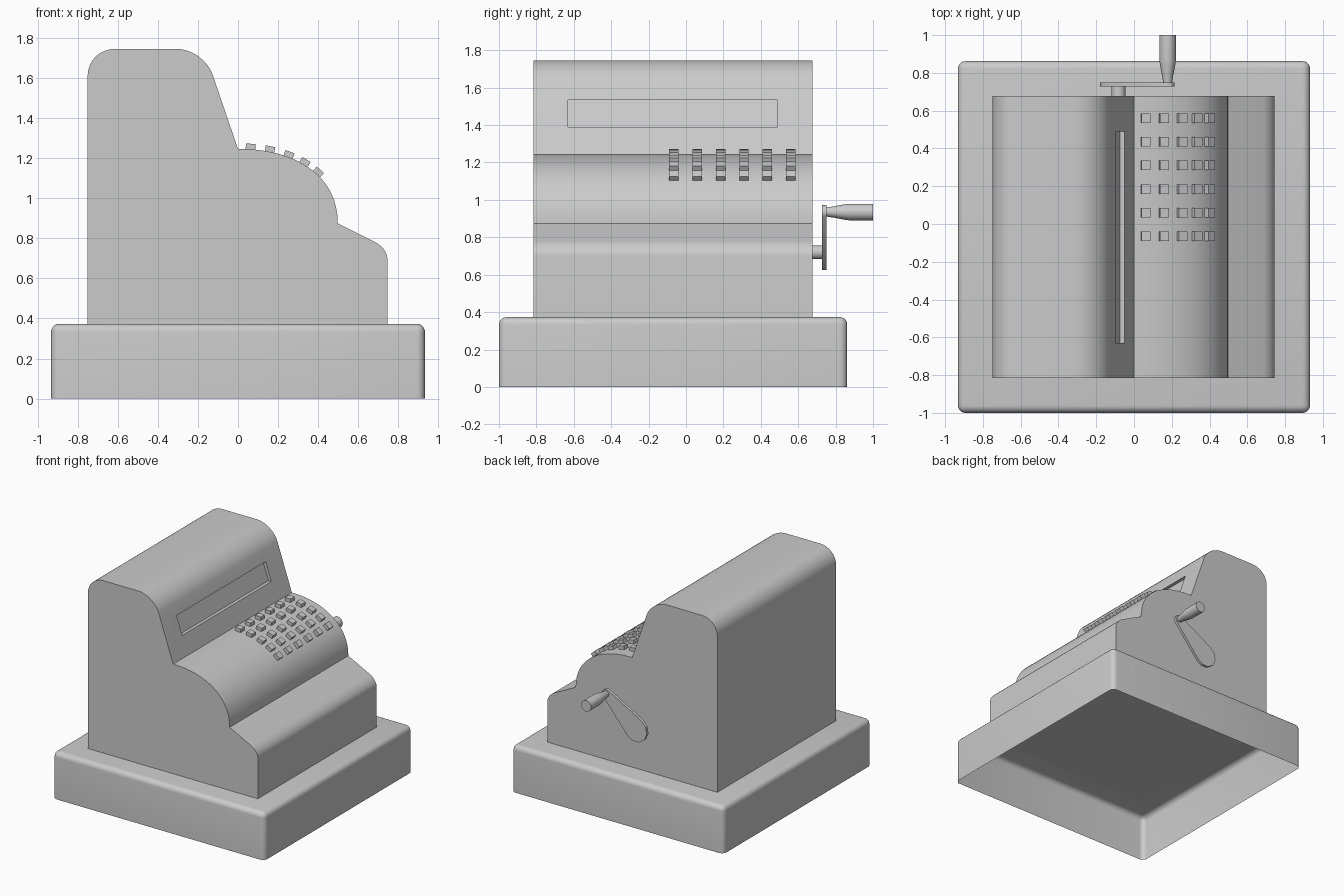
import bpy, bmesh, math
from mathutils import Matrix, Vector

if "Cube" in bpy.data.objects:
    bpy.data.objects.remove(bpy.data.objects["Cube"])


def finish(name, bm, angle=30):
    bmesh.ops.recalc_face_normals(bm, faces=bm.faces[:])
    mesh = bpy.data.meshes.new(name)
    bm.to_mesh(mesh)
    bm.free()
    obj = bpy.data.objects.new(name, mesh)
    bpy.context.collection.objects.link(obj)
    if angle:
        activate(obj)
        bpy.ops.object.shade_smooth_by_angle(angle=math.radians(angle))
    return obj


def activate(obj):
    bpy.ops.object.select_all(action='DESELECT')
    obj.select_set(True)
    bpy.context.view_layer.objects.active = obj


def prism(name, profile, y0, y1, angle=30):
    """Extrude an (x, z) outline along y."""
    bm = bmesh.new()
    face = bm.faces.new([bm.verts.new((x, y0, z)) for x, z in profile])
    ext = bmesh.ops.extrude_face_region(bm, geom=[face])
    moved = [v for v in ext['geom'] if isinstance(v, bmesh.types.BMVert)]
    bmesh.ops.translate(bm, verts=moved, vec=(0, y1 - y0, 0))
    return finish(name, bm, angle)


def lathe_y(name, profile, cx, cz, n=24):
    """Turned part along y from (radius, y) pairs."""
    bm = bmesh.new()
    rings = [[bm.verts.new((cx + r * math.cos(2 * math.pi * i / n), y,
                            cz + r * math.sin(2 * math.pi * i / n)))
              for i in range(n)] for r, y in profile]
    for a, b in zip(rings, rings[1:]):
        for i in range(n):
            j = (i + 1) % n
            bm.faces.new((a[i], a[j], b[j], b[i]))
    bm.faces.new(rings[0])
    bm.faces.new(rings[-1])
    return finish(name, bm)


def round_corner(p0, corner, p1, n=8):
    """Quadratic curve from p0 to p1 steered by the corner (near-circular weight)."""
    w = 0.75
    out = []
    for i in range(n + 1):
        t = i / n
        a, b, c = (1 - t) ** 2, 2 * w * t * (1 - t), t * t
        s = a + b + c
        out.append(tuple((a * p0[k] + b * corner[k] + c * p1[k]) / s for k in (0, 1)))
    return out


# Base: rounded box, open underneath
bm = bmesh.new()
bmesh.ops.create_cube(bm, size=1)
for v in bm.verts:
    v.co = Vector((v.co.x * 1.865, v.co.y * 1.862 - 0.069, (v.co.z + 0.5) * 0.373))
bmesh.ops.delete(bm, geom=[f for f in bm.faces if f.calc_center_median().z < 0.01],
                 context='FACES_ONLY')
edges = [e for e in bm.edges if max(v.co.z for v in e.verts) > 0.1]
bmesh.ops.bevel(bm, geom=edges, offset=0.04, segments=5, profile=0.5, affect='EDGES')
finish("base", bm, 40)

# Body: side profile with display hood, curved keyboard and front ledge
DOME_X, DOME_Z, DOME_A, DOME_H, P = 0.0, 0.875, 0.497, 0.37, 2.2


def dome(x):
    u = min(1, (x - DOME_X) / DOME_A)
    return DOME_Z + DOME_H * (1 - u ** P) ** (1 / P)


N = 18
profile = [(-0.75, 0.37)]
profile += round_corner((-0.75, 1.61), (-0.75, 1.745), (-0.61, 1.745))
profile += round_corner((-0.31, 1.745), (-0.175, 1.745), (-0.128, 1.62))
profile += [(DOME_A * math.sin(math.pi / 2 * i / N),
             dome(DOME_A * math.sin(math.pi / 2 * i / N))) for i in range(N + 1)]
profile += round_corner((0.685, 0.78), (0.745, 0.75), (0.745, 0.70), 6)
profile += [(0.745, 0.37)]
body = prism("body", profile, -0.815, 0.677, 0)

# Shallow display window recessed in the hood slope
D = 0.026
cutter = prism("window_cutter", [(-0.049 - D, 1.39), (0.1, 1.39), (0.1, 1.535),
                                 (-0.099 - D, 1.535)], -0.63, 0.49, 0)
mod = body.modifiers.new("window", 'BOOLEAN')
mod.operation, mod.solver, mod.object = 'DIFFERENCE', 'EXACT', cutter
activate(body)
bpy.ops.object.modifier_apply(modifier="window")
bpy.data.objects.remove(cutter)
activate(body)
bpy.ops.object.shade_smooth_by_angle(angle=math.radians(30))

# Keys: five rows following the curve, six columns
bm = bmesh.new()
for x in (0.062, 0.157, 0.25, 0.327, 0.392):
    slope = math.atan2(dome(x - 0.01) - dome(x + 0.01), 0.02)
    normal = Vector((math.sin(slope), 0, math.cos(slope)))
    for col in range(6):
        pos = Vector((x, -0.065 + 0.125 * col, dome(x))) + normal * 0.011
        bmesh.ops.create_cube(bm, size=1, matrix=Matrix.Translation(pos)
                              @ Matrix.Rotation(slope, 4, 'Y')
                              @ Matrix.Diagonal((0.048, 0.05, 0.034, 1)))
finish("keys", bm, 0)

# Crank: hub, tapered arm and turned handle
hx, hz, gx, gz = -0.082, 0.72, 0.178, 0.935
lathe_y("crank_hub", [(0.037, 0.67), (0.037, 0.735)], hx, hz)
aim = math.atan2(gz - hz, gx - hx)
lean = math.acos((0.098 - 0.037) / math.hypot(gx - hx, gz - hz))
arm = []
for cx, cz, r, a0, a1, n in ((gx, gz, 0.037, aim - lean, aim + lean, 8),
                             (hx, hz, 0.098, aim + lean, aim - lean + 2 * math.pi, 6)):
    for i in range(n + 1):
        a = a0 + (a1 - a0) * i / n
        arm.append((cx + r * math.cos(a), cz + r * math.sin(a)))
prism("crank_arm", arm, 0.728, 0.75)
lathe_y("crank_handle", [(0.023, 0.745), (0.03, 0.79), (0.04, 0.84), (0.044, 0.87),
                         (0.044, 1.0)], gx, gz)
